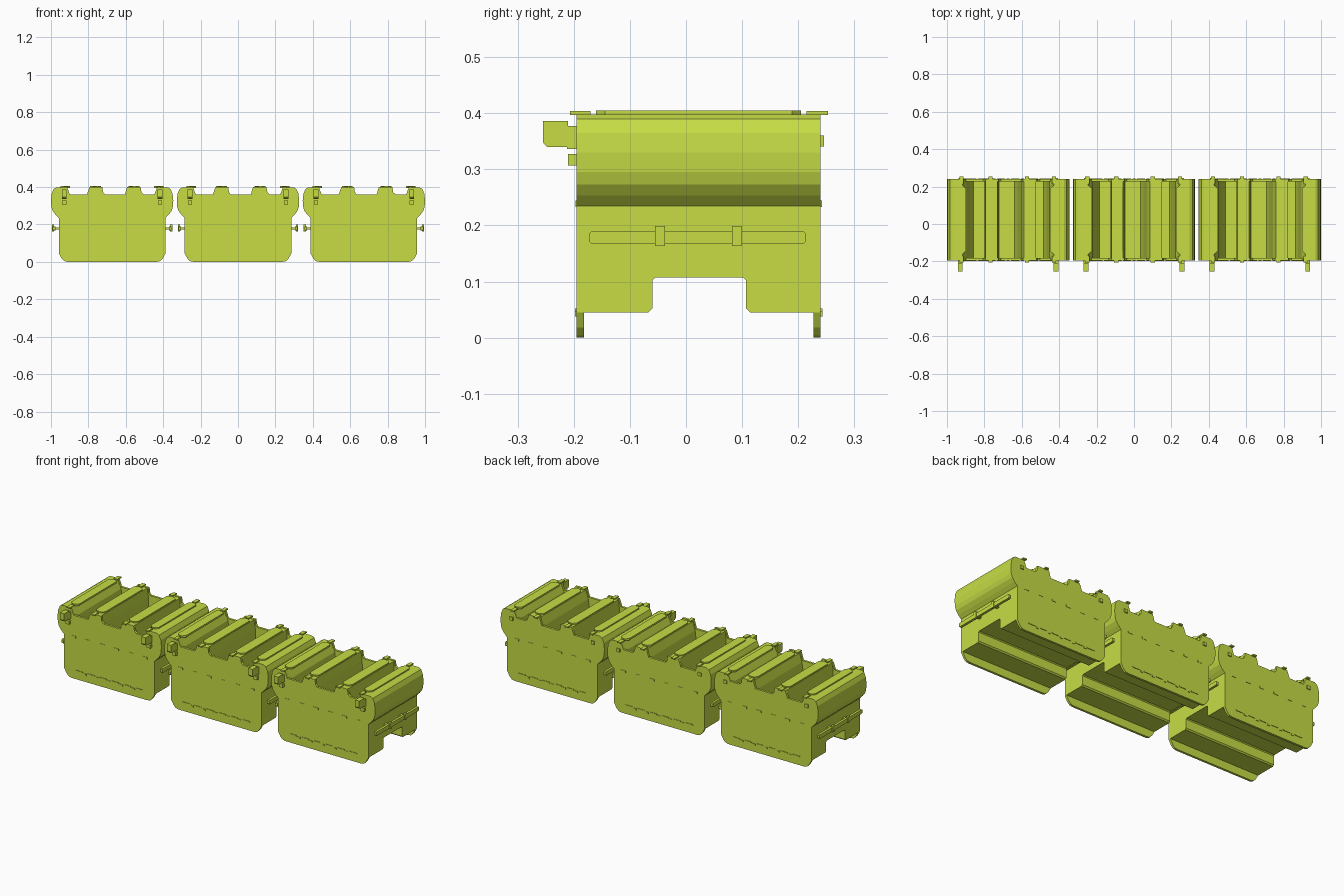
import bpy, bmesh
from mathutils import Vector

if "Cube" in bpy.data.objects:
    bpy.data.objects.remove(bpy.data.objects["Cube"])

lime = bpy.data.materials.new("lime")
lime.diffuse_color = (0.57, 0.72, 0.06, 1)
lime.use_nodes = True
lime.node_tree.nodes["Principled BSDF"].inputs["Base Color"].default_value = lime.diffuse_color
CENTRES = (-0.673, 0.0, 0.673)          # the three identical cars
Y_FRONT, Y_BACK, THICK = -0.195, 0.24, 0.013


def place(bm, name, centres=CENTRES):
    """Turn a bmesh into one shared mesh, used once in every car."""
    bmesh.ops.recalc_face_normals(bm, faces=bm.faces)
    me = bpy.data.meshes.new(name)
    bm.to_mesh(me)
    bm.free()
    me.materials.append(lime)
    for c in centres:
        ob = bpy.data.objects.new(name, me)
        ob.location.x = c
        bpy.context.collection.objects.link(ob)


def prism(bm, pts, a, b, axis):
    """Extrude a closed 2D profile from a to b along the given axis."""
    def at(p, t):
        return {'x': (t, *p), 'y': (p[0], t, p[1]), 'z': (*p, t)}[axis]
    f = bm.faces.new([bm.verts.new(at(p, a)) for p in pts])
    ext = bmesh.ops.extrude_face_region(bm, geom=[f])
    vs = [v for v in ext['geom'] if isinstance(v, bmesh.types.BMVert)]
    bmesh.ops.translate(bm, verts=vs, vec=Vector(at((0, 0), b - a)))


def box(bm, x0, x1, y0, y1, z0, z1, bevel=0):
    prism(bm, [(x0, y0), (x1, y0), (x1, y1), (x0, y1)], z0, z1, 'z') if not bevel else \
        prism(bm, [(x0 + bevel, y0), (x1 - bevel, y0), (x1, y0 + bevel), (x1, y1 - bevel),
                   (x1 - bevel, y1), (x0 + bevel, y1), (x0, y1 - bevel), (x0, y0 + bevel)],
              z0, z1, 'z')


def mirrored(pts):
    return [(-x, z) for x, z in reversed(pts)]


# Bulging shoulder outline shared by the body and the end plates
shoulder = [(.285, .235), (.303, .253), (.318, .273), (.325, .295), (.327, .33),
            (.323, .365), (.312, .39), (.298, .398)]

# Body: shoulders, two ridges and three wells as one cross-section
wells = [(.245, .398), (.222, .35), (.205, .2), (.19, .14), (.15, .14), (.15, .398),
         (.085, .398), (.07, .35), (.05, .2), (.035, .14), (-.045, .14), (-.05, .35),
         (-.058, .398), (-.12, .398), (-.126, .35), (-.126, .14), (-.185, .14),
         (-.205, .2), (-.222, .35), (-.245, .398)]
bm = bmesh.new()
prism(bm, [(-.285, .107), (.285, .107)] + shoulder + wells + mirrored(shoulder),
      Y_FRONT + THICK, Y_BACK - THICK, 'y')
place(bm, "car_body")

# Lower sills on both sides of the underfloor tunnel
bm = bmesh.new()
prism(bm, [(-.182, .045), (-.067, .045), (-.06, .052), (-.06, .102), (-.055, .107),
           (-.182, .107)], -.285, .285, 'x')
prism(bm, [(.227, .045), (.114, .045), (.107, .052), (.107, .102), (.102, .107),
           (.227, .107)], -.285, .285, 'x')
place(bm, "lower_sill")

# Front and back plates with raised tabs along the top edge
base = [(.238, 0), (.256, .004), (.27, .018), (.285, .045)]
top = [(.24, .398), (.226, .36), (.17, .36), (.157, .372), (.152, .4), (.08, .4), (.068, .36),
       (-.038, .36), (-.048, .372), (-.052, .4), (-.12, .4), (-.135, .36),
       (-.226, .36), (-.24, .398)]
for name, y in (("front_plate", Y_FRONT), ("back_plate", Y_BACK - THICK)):
    bm = bmesh.new()
    prism(bm, base + shoulder + top + mirrored(shoulder) + mirrored(base), y, y + THICK, 'y')
    place(bm, name)

# Oblong pads on the ridges and shoulders
bm = bmesh.new()
for x0, x1 in ((-.275, -.225), (-.118, -.06), (.088, .147), (.225, .275)):
    box(bm, x0, x1, -.16, .205, .395, .405, .016)
place(bm, "ridge_pad")

# Clips lapping over the plates
bm = bmesh.new()
for x in (-.25, -.095, .1, .245):
    box(bm, x - .011, x + .011, -.207, -.17, .397, .404)
    box(bm, x - .011, x + .011, .215, .253, .397, .404)
place(bm, "top_clip")

# Front latches: stem, chamfered knob and a small stop below
bm = bmesh.new()
for x in (-.256, .256):
    box(bm, x - .013, x + .013, -.212, -.19, .336, .377)
    prism(bm, [(-.21, .34), (-.248, .34), (-.255, .348), (-.255, .386), (-.21, .386)],
          x - .013, x + .013, 'x')
    box(bm, x - .011, x + .011, -.21, -.19, .307, .327)
    box(bm, x - .01, x + .01, .235, .246, .341, .36)
place(bm, "front_latch")

# Side rails on brackets
bm = bmesh.new()
for s in (-1, 1):
    xa, xb = sorted((s * .304, s * .318))
    prism(bm, [(-.172, .171), (-.168, .167), (.209, .167), (.213, .171), (.213, .186),
               (.209, .19), (-.168, .19), (-.172, .186)], xa, xb, 'x')
place(bm, "side_rail")
bm = bmesh.new()
for s in (-1, 1):
    for y in (-.046, .091):
        xa, xb = sorted((s * .28, s * .322))
        box(bm, xa, xb, y - .009, y + .009, .173, .184)
        xa, xb = sorted((s * .31, s * .322))
        box(bm, xa, xb, y - .009, y + .009, .163, .199)
place(bm, "rail_bracket")

# Small locating tabs on both plates: a low row and a row at shoulder height
bm = bmesh.new()
for y in (Y_FRONT, Y_BACK):
    for i in range(6):
        x = -.19 + i * .076
        box(bm, x - .022, x + .022, y - .003, y + .003, .046, .052)
    for i in range(5):
        x = -.152 + i * .076
        box(bm, x - .008, x + .008, y - .003, y + .003, .038, .047)
    for i in range(6):
        x = -.225 + i * .09
        box(bm, x - .014, x + .014, y - .002, y + .002, .233, .244)
place(bm, "plate_tab")
